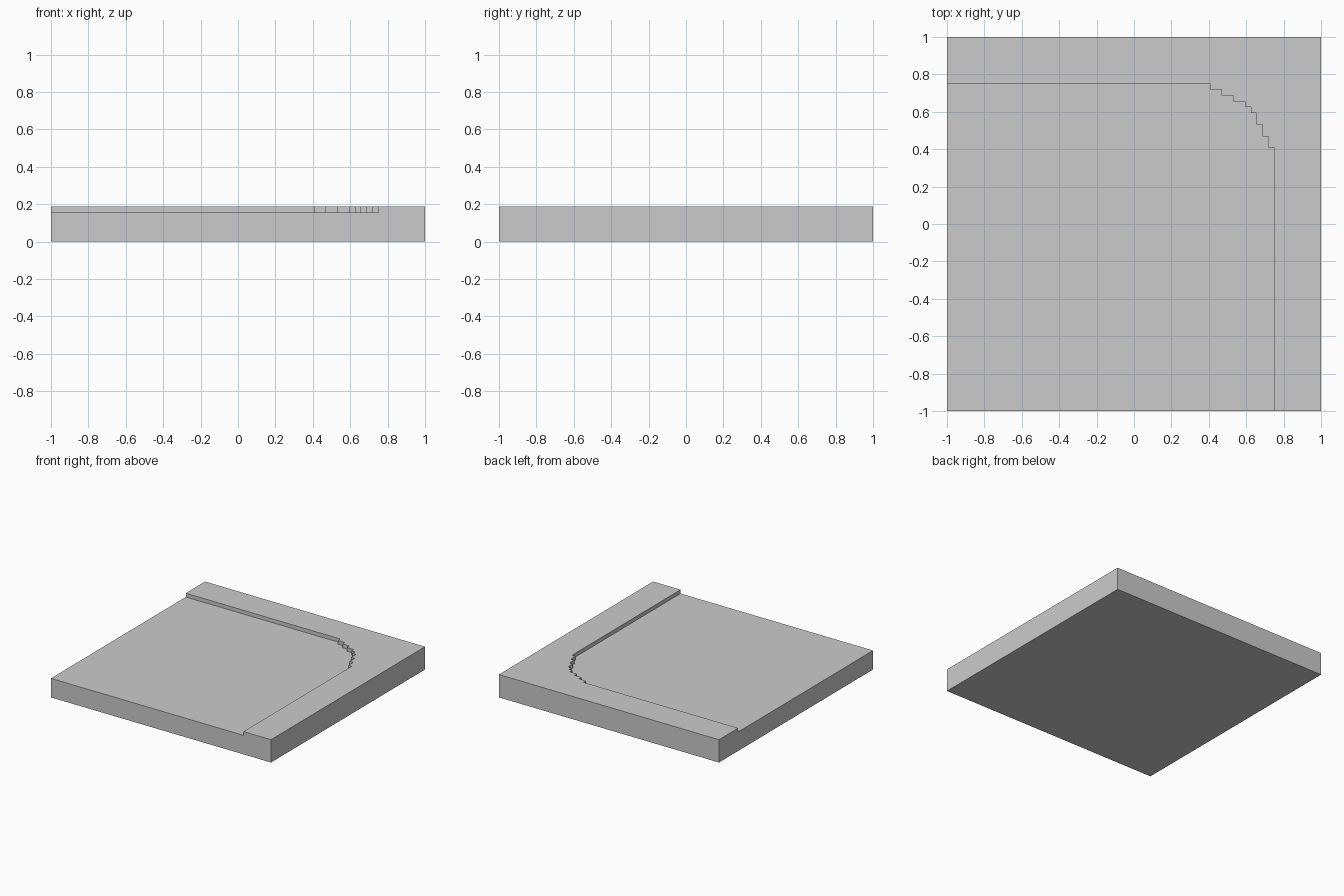
import bpy, bmesh

if "Cube" in bpy.data.objects:
    bpy.data.objects.remove(bpy.data.objects["Cube"])

U = 1 / 32          # block grid size
FLOOR, CURB = 5, 6  # heights in grid units

# Stepped corner of the curb: one half of the arc, mirrored across the diagonal
half = [(13, 24), (13, 23), (15, 23), (15, 22), (17, 22), (17, 21), (19, 21), (19, 20)]
arc = half + [(20, 20)] + [(y, x) for x, y in reversed(half)]
edge = [(-32, 24)] + arc + [(24, -32)]

bm = bmesh.new()


def extrude_up(faces, height, keep):
    """Extrude faces upward and return the new top faces."""
    geom = bmesh.ops.extrude_face_region(bm, geom=faces, use_keep_orig=keep)["geom"]
    verts = [g for g in geom if isinstance(g, bmesh.types.BMVert)]
    bmesh.ops.translate(bm, verts=verts, vec=(0, 0, height * U))
    return [g for g in geom if isinstance(g, bmesh.types.BMFace)]


# Plan: road surface and L-shaped curb sharing the stepped edge
line = [bm.verts.new((x * U, y * U, 0)) for x, y in edge]
road = bm.faces.new(line[::-1] + [bm.verts.new((-1, -1, 0))])
curb = bm.faces.new(line + [bm.verts.new(p) for p in ((1, -1, 0), (1, 1, 0), (-1, 1, 0))])

# Slab thickness, then the raised curb
tops = extrude_up([road, curb], FLOOR, True)
curb_top = [f for f in tops if any(v.co.x > 0.99 for v in f.verts)]
extrude_up(curb_top, CURB - FLOOR, False)

# Merge the two underside faces into one
bmesh.ops.dissolve_faces(bm, faces=[road, curb], use_verts=False)
loose = [f for f in bm.faces if f in tops and not f.is_valid]
bmesh.ops.recalc_face_normals(bm, faces=bm.faces[:])

mesh = bpy.data.meshes.new("road_corner_tile")
bm.to_mesh(mesh)
bm.free()
bpy.context.collection.objects.link(bpy.data.objects.new("road_corner_tile", mesh))
